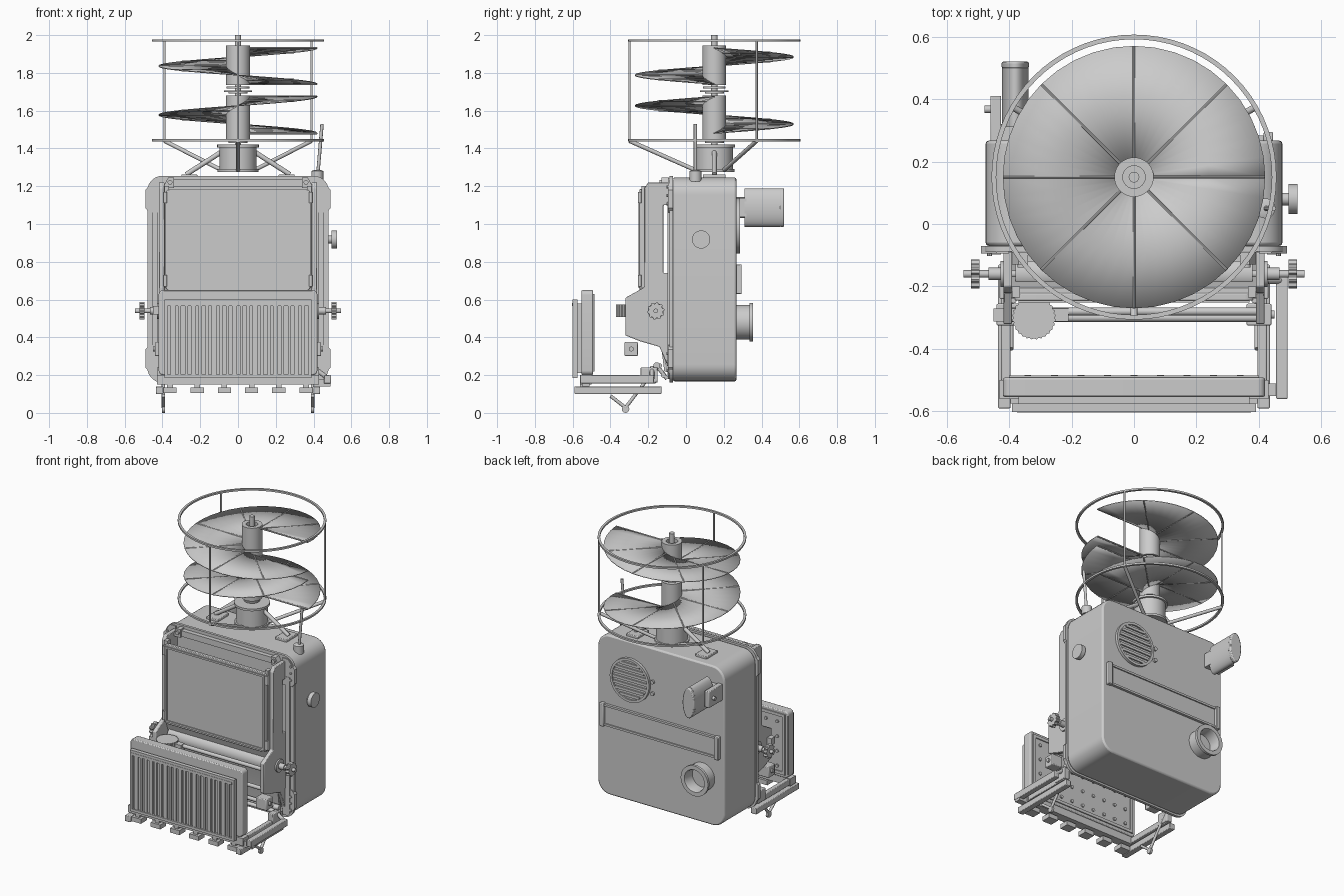
import bpy, bmesh
from math import sin, cos, pi, tau
from mathutils import Vector

if "Cube" in bpy.data.objects:
    bpy.data.objects.remove(bpy.data.objects["Cube"])


def finish(name, bm, bevel=0):
    bmesh.ops.remove_doubles(bm, verts=bm.verts, dist=1e-5)
    bmesh.ops.recalc_face_normals(bm, faces=bm.faces)
    me = bpy.data.meshes.new(name)
    bm.to_mesh(me)
    bm.free()
    ob = bpy.data.objects.new(name, me)
    bpy.context.collection.objects.link(ob)
    if bevel:
        m = ob.modifiers.new("bevel", 'BEVEL')
        m.width, m.segments, m.limit_method = bevel, 2, 'ANGLE'
    return ob


def prism(name, pts, axis, a, b, bevel=0):
    """Extrude a 2D outline along x (y,z), y (x,z) or z (x,y)."""
    place = {'x': lambda p, h: (h, p[0], p[1]), 'y': lambda p, h: (p[0], h, p[1]),
             'z': lambda p, h: (p[0], p[1], h)}[axis]
    bm = bmesh.new()
    lo = [bm.verts.new(place(p, a)) for p in pts]
    hi = [bm.verts.new(place(p, b)) for p in pts]
    bm.faces.new(lo)
    bm.faces.new(hi)
    n = len(pts)
    for i in range(n):
        j = (i + 1) % n
        bm.faces.new((lo[i], lo[j], hi[j], hi[i]))
    return finish(name, bm, bevel)


def box(name, x0, x1, y0, y1, z0, z1, bevel=0):
    return prism(name, [(x0, y0), (x1, y0), (x1, y1), (x0, y1)], 'z', z0, z1, bevel)


def lathe(name, prof, origin, axis, n=32, closed=False):
    """Revolve (radius, height) points about an axis direction."""
    q = Vector(axis).to_track_quat('Z', 'Y')
    bm = bmesh.new()
    rings = [[bm.verts.new(Vector(origin) + q @ Vector((r * cos(tau * i / n), r * sin(tau * i / n), h)))
              for i in range(n if r > 0 else 1)] for r, h in prof]
    for s, t in zip(rings, rings[1:] + (rings[:1] if closed else [])):
        for i in range(n):
            f = []
            for v in (s[i % len(s)], s[(i + 1) % len(s)], t[(i + 1) % len(t)], t[i % len(t)]):
                if v not in f:
                    f.append(v)
            bm.faces.new(f)
    return finish(name, bm)


def rod(name, p, q, r, n=24):
    d = Vector(q) - Vector(p)
    return lathe(name, [(0, 0), (r, 0), (r, d.length), (0, d.length)], p, d, n)


def tube(name, p, axis, ro, ri, h, n=48):
    return lathe(name, [(ri, 0), (ro, 0), (ro, h), (ri, h)], p, axis, n, True)


def rrect(x0, x1, z0, z1, r, n=6):
    c = [(x1 - r, z1 - r), (x0 + r, z1 - r), (x0 + r, z0 + r), (x1 - r, z0 + r)]
    return [(cx + r * cos(pi / 2 * (k + i / n)), cz + r * sin(pi / 2 * (k + i / n)))
            for k, (cx, cz) in enumerate(c) for i in range(n + 1)]


def frame(name, x0, x1, z0, z1, w, y0, y1):
    for i, b in enumerate([(x0, x0 + w, z0, z1), (x1 - w, x1, z0, z1),
                           (x0 + w, x1 - w, z0, z0 + w), (x0 + w, x1 - w, z1 - w, z1)]):
        box(f"{name}_{i}", b[0], b[1], y0, y1, b[2], b[3])


# main body and front flange
prism("body", rrect(-.475, .475, .167, 1.246, .09, 8), 'y', -.07, .267, .01)
prism("body_flange", rrect(-.48, .48, .16, 1.255, .08, 8), 'y', -.088, -.07)
for s in (-1, 1):
    for z0, z1 in ((.18, .36), (1.06, 1.24)):
        o = z1 if z0 > 1 else z0
        k = -.06 if z0 > 1 else .06
        prism("corner_plate", [(s * .40, o), (s * .44, o), (s * .49, o + k), (s * .49, z0 + z1 - o - k * .4),
                               (s * .47, z0 + z1 - o), (s * .40, z0 + z1 - o)], 'y', -.095, -.07)
        for t in (.25, .5, .75):
            z = z0 + (z1 - z0) * t
            rod("corner_bolt", (s * .462, -.102, z), (s * .462, -.09, z), .008, 8)
    box("front_upright", s * .425, s * .455, -.098, -.08, .2, 1.12)

# feed housing: side plates, top bar, guides, roller, front panel
side = [(-.20, 1.22), (-.09, 1.22), (-.08, 1.10), (-.12, 1.10), (-.12, .74), (-.08, .74), (-.08, .19),
        (-.11, .28), (-.14, .35), (-.245, .38), (-.32, .41), (-.32, .61), (-.22, .665), (-.22, 1.19)]
for s in (-1, 1):
    prism("housing_side", side, 'x', s * .39, s * .418, .004)
    box("panel_guide", s * .365, s * .39, -.235, -.20, .66, 1.2)
    prism("top_gusset", [(s * .40, 1.19), (s * .34, 1.19), (s * .34, 1.245), (s * .37, 1.245)], 'y', -.13, -.09)
    rod("gusset_bolt", (s * .36, -.14, 1.22), (s * .36, -.12, 1.22), .013, 12)
    rod("roller_axle", (s * .36, -.16, .54), (s * .545, -.16, .54), .012)
    lathe("axle_collar", [(0, 0), (.042, 0), (.042, .012), (.02, .012), (.02, .05), (0, .05)],
          (s * .416, -.16, .54), (s, 0, 0))
    gear = [(-.16 + r * cos(tau * (i + .5) / 40), .54 + r * sin(tau * (i + .5) / 40))
            for i in range(40) for r in [.046 if i % 4 < 2 else .038]]
    prism("hand_wheel", gear, 'x', s * .495, s * .522)
    box("latch_box", s * .36, s * .44, -.325, -.255, .30, .375, .005)
    rod("latch_bolt", (s * .43, -.29, .338), (s * .45, -.29, .338), .013, 12)
    for z in (.70, 1.14):
        rod("panel_hinge", (s * .385, -.245, z - .03), (s * .385, -.245, z + .03), .009, 12)
box("top_bar", -.36, .36, -.12, -.09, 1.195, 1.235)
prism("front_panel", rrect(-.385, .385, .645, 1.185, .03), 'y', -.245, -.222, .004)
frame("panel_rim", -.37, .37, .66, 1.17, .012, -.252, -.243)
rod("feed_roller", (-.38, -.16, .54), (.38, -.16, .54), .06)
prism("lower_chute", [(-.22, .66), (-.205, .66), (-.125, .42), (-.10, .22), (-.115, .22), (-.14, .42)], 'x', -.39, .39)
for y, z in ((-.28, .55), (-.30, .43), (-.14, .25), (-.12, .20)):
    rod("cross_rod", (-.41, y, z), (.41, y, z), .013, 16)
box("disc_carrier", -.45, -.21, -.312, -.27, .52, .565)
saw = [(-.32 + r * cos(tau * i / 56), -.30 + r * sin(tau * i / 56)) for i in range(56) for r in [.07 if i % 2 else .066]]
prism("toothed_disc", saw, 'z', .508, .575)

# front tray: backing panel, grille, rails
prism("tray_panel", rrect(-.42, .42, .2, .65, .025), 'y', -.553, -.492, .006)
frame("tray_back_rim", -.40, .40, .22, .63, .02, -.494, -.485)
for i in range(9):
    for j in range(4):
        x, z = -.34 + .085 * i, .27 + .1 * j
        rod("tray_rivet", (x, -.495, z), (x, -.484, z), .011, 10)
box("grille_support", -.37, .37, -.575, -.55, .21, .58)
box("grille_back", -.385, .385, -.588, -.575, .19, .59)
frame("grille_frame", -.39, .39, .185, .6, .018, -.601, -.575)
for i in range(20):
    w = .008 if i % 3 else .013
    x = -.345 + i * .0363
    box("grille_rib", x - w, x + w, -.598, -.586, .203, .565)
box("grille_top_lip", -.375, .375, -.603, -.58, .565, .583)
box("tray_cross_rail", -.43, .43, -.56, -.50, .15, .2)
for i in range(6):
    x = -.36 + i * .144
    box("tray_tab", x - .035, x + .035, -.575, -.51, .105, .135)
    box("tab_stem", x - .015, x + .015, -.56, -.53, .12, .165)
box("right_slide_bar", .455, .492, -.56, -.17, .155, .2, .004)
box("slide_link", .40, .49, -.55, -.51, .14, .18)
rod("slide_pivot", (.40, -.18, .24), (.48, -.18, .18), .012, 12)
for s in (-1, 1):
    box("lower_rail", s * .395, s * .435, -.59, -.13, .10, .14, .004)
    box("upper_rail", s * .395, s * .425, -.55, -.16, .155, .195, .004)
    box("rail_bracket", s * .39, s * .43, -.24, -.15, .16, .24, .004)
    f = (s * .395, -.32, .028)
    rod("foot_strut", f, (s * .395, -.40, .09), .009, 12)
    rod("foot_strut", f, (s * .395, -.15, .25), .009, 12)
    rod("foot_pad", (s * .395 - .008, -.32, .02), (s * .395 + .008, -.32, .02), .02, 16)
    rod("hinge_link", (s * .395, -.155, .25), (s * .395, -.10, .18), .011, 12)
    rod("hinge_pin", (s * .38, -.155, .25), (s * .42, -.155, .25), .018, 16)

# back fittings: vent, slot cover, outlet pipe, barrel lamp
rod("vent_plate", (.225, .26, .99), (.225, .275, .99), .14, 48)
tube("vent_rim", (.225, .262, .99), (0, 1, 0), .147, .13, .023)
for i in range(-3, 4):
    z = .99 + i * .035
    h = (.128 ** 2 - (i * .035) ** 2) ** .5
    box("vent_slat", .225 - h, .225 + h, .27, .284, z - .009, z + .009)
for z in (.94, 1.02):
    rod("vent_clip", (.06, .26, z), (.06, .28, z), .013, 12)
box("slot_cover", -.42, .42, .26, .276, .645, .77)
frame("slot_rim", -.44, .44, .635, .78, .014, .26, .284)
for s in (-1, 1):
    box("slot_end", s * .415, s * .445, .26, .295, .63, .785, .004)
lathe("outlet_pipe", [(.07, 0), (.092, 0), (.092, .075), (.102, .075), (.102, .092), (.075, .092), (.07, .08)],
      (-.31, .262, .48), (0, 1, 0), 48, True)
rod("outlet_floor", (-.31, .262, .48), (-.31, .275, .48), .08)
barrel = [(-.38 + .042 * cos(tau * i / 40), 1.087 + .102 * sin(tau * i / 40)) for i in range(40)]
prism("lamp_barrel", barrel, 'y', .31, .50)
prism("lamp_cap", [(-.38 + (x + .38) * 1.04, z) for x, z in barrel], 'y', .497, .52, .006)
box("lamp_bracket", -.46, -.425, .26, .41, 1.033, 1.143, .004)
box("lamp_mount", -.44, -.34, .26, .32, 1.04, 1.135)
rod("lamp_bolt", (-.478, .367, 1.087), (-.45, .367, 1.087), .012, 12)

# right side knob and aerial
lathe("side_knob", [(0, 0), (.02, 0), (.02, .022), (.048, .022), (.048, .05), (0, .05)], (.473, .08, .918), (1, 0, 0))
lathe("aerial_base", [(0, 0), (.032, 0), (.032, .055), (.02, .06), (0, .06)], (.42, .05, 1.225), (0, 0, 1))
rod("aerial", (.424, .05, 1.28), (.445, .05, 1.53), .009, 12)

# rotor mast and cage
C = Vector((0, .15, 0))
at = lambda r, a, z: C + Vector((r * cos(a), r * sin(a), z))
lathe("mast_base", [(0, 1.275), (.108, 1.275), (.108, 1.29), (.098, 1.29), (.098, 1.405), (.11, 1.405),
                    (.11, 1.42), (0, 1.42)], C, (0, 0, 1), 40)
rod("mast_shaft", at(0, 0, 1.4), at(0, 0, 2.0), .017)
for z0, z1 in ((1.45, 1.68), (1.735, 1.945)):
    tube("rotor_hub", at(0, 0, z0), (0, 0, 1), .063, .036, z1 - z0)
    rod("hub_bearing", at(0, 0, z0), at(0, 0, z1 - .025), .04)
for z, r in ((1.43, .05), (1.69, .05), (1.698, .075), (1.718, .06)):
    rod("mast_collar", at(0, 0, z), at(0, 0, z + .01), r, 32)
for z in (1.438, 1.965):
    tube("cage_ring", at(0, 0, z), (0, 0, 1), .456, .441, .012, 72)
for k in range(3):
    a = -pi / 2 + tau * k / 3
    rod("cage_post", at(.449, a, 1.44), at(.449, a, 1.975), .006, 12)
    rod("cage_strut", at(.10, a, 1.285), at(.449, a, 1.44), .011, 12)
for s in (-1, 1):
    rod("mast_leg", (s * .09, .15, 1.38), (s * .275, .15, 1.262), .013, 16)
    box("mast_foot", s * .215, s * .30, .09, .21, 1.24, 1.262, .004)

# two opposed helical blades with radial ribs
for name, z0, z1, d in (("lower", 1.48, 1.675, 1), ("upper", 1.74, 1.932, -1)):
    bm = bmesh.new()
    n = 40
    rows = [[bm.verts.new(at(r, d * tau * i / n, z0 + (z1 - z0) * i / n)) for r in (.055, .24, .42)]
            for i in range(n + 1)]
    for p, q in zip(rows, rows[1:]):
        for j in (0, 1):
            bm.faces.new((p[j], p[j + 1], q[j + 1], q[j]))
    m = finish(name + "_helix_blade", bm).modifiers.new("thickness", 'SOLIDIFY')
    m.thickness, m.offset = .005, 0
    for k in range(9):
        a, z = d * tau * k / 8, z0 + (z1 - z0) * k / 8
        rod(name + "_blade_rib", at(.06, a, z), at(.418, a, z), .005, 8)

# smooth rounded surfaces, keep edges sharp
bpy.ops.object.select_all(action='SELECT')
bpy.context.view_layer.objects.active = bpy.context.selected_objects[0]
bpy.ops.object.shade_smooth_by_angle(angle=.6)
